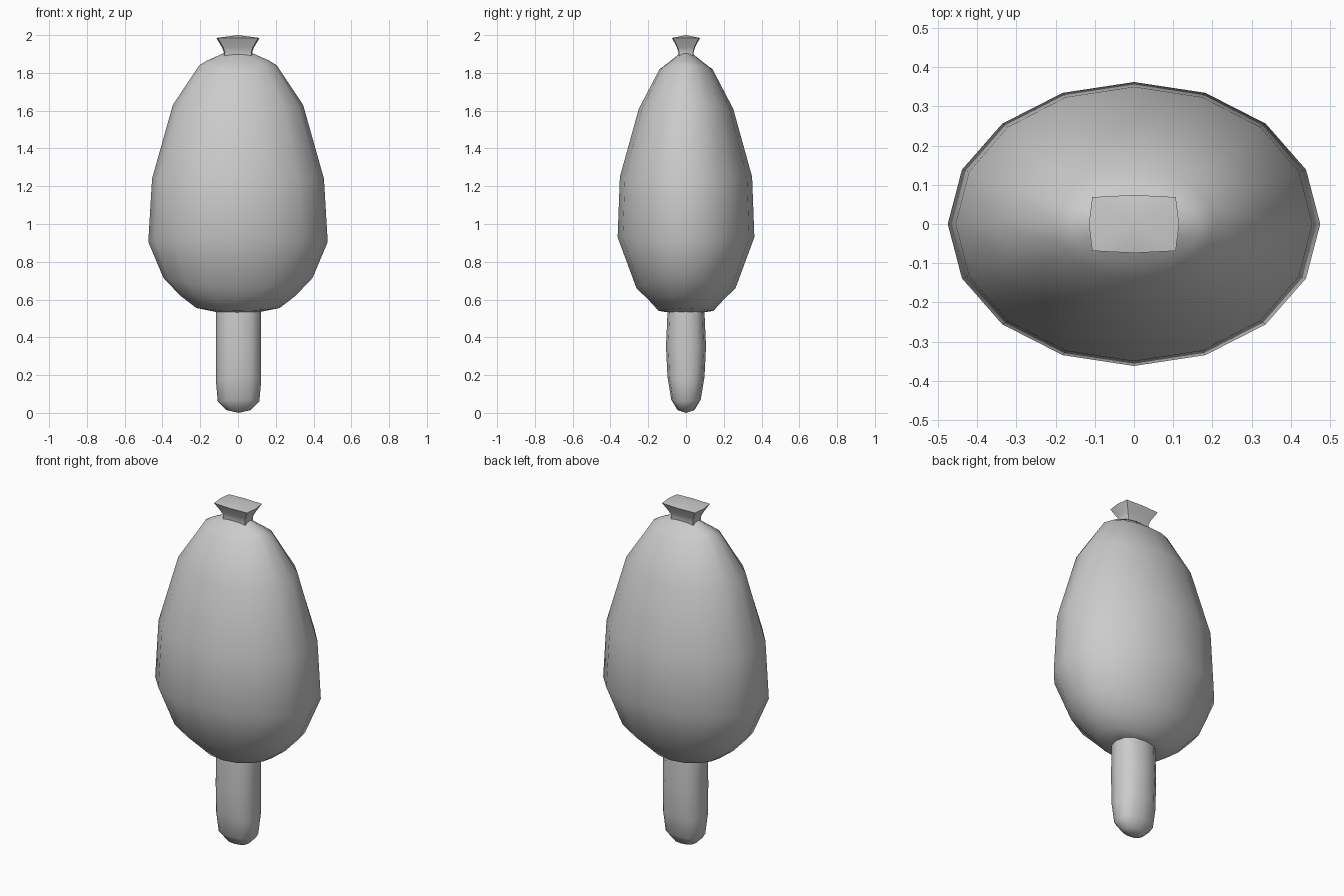
import bpy
import bmesh
from math import cos, sin, pi, copysign

if "Cube" in bpy.data.objects:
    bpy.data.objects.remove(bpy.data.objects["Cube"])


def spow(v, p):
    return copysign(abs(v) ** p, v)


def loft(name, rings, sides, bottom, top, power=1.0, cx=0.0, angle=180):
    """Skin oval rings (rx, ry, z at x side, z at y side), closed by two end points."""
    bm = bmesh.new()
    loops = []
    for rx, ry, zx, zy in rings:
        loop = []
        for i in range(sides):
            a = 2 * pi * i / sides
            c, s = cos(a), sin(a)
            z = zx * c * c + zy * s * s
            loop.append(bm.verts.new((cx + rx * spow(c, power), ry * spow(s, power), z)))
        loops.append(loop)
    for low, high in zip(loops, loops[1:]):
        for i in range(sides):
            j = (i + 1) % sides
            bm.faces.new((low[i], low[j], high[j], high[i]))
    b = bm.verts.new((cx, 0, bottom))
    t = bm.verts.new((cx, 0, top))
    for i in range(sides):
        j = (i + 1) % sides
        bm.faces.new((b, loops[0][j], loops[0][i]))
        bm.faces.new((t, loops[-1][i], loops[-1][j]))
    bmesh.ops.recalc_face_normals(bm, faces=bm.faces)
    mesh = bpy.data.meshes.new(name)
    bm.to_mesh(mesh)
    bm.free()
    ob = bpy.data.objects.new(name, mesh)
    bpy.context.collection.objects.link(ob)
    bpy.ops.object.select_all(action='DESELECT')
    ob.select_set(True)
    bpy.context.view_layer.objects.active = ob
    bpy.ops.object.shade_smooth_by_angle(angle=angle * pi / 180)
    return ob


# Egg-shaped flattened body
loft("body", [
    (0.12, 0.08, 0.535, 0.530),
    (0.22, 0.145, 0.555, 0.540),
    (0.305, 0.20, 0.62, 0.60),
    (0.395, 0.262, 0.715, 0.66),
    (0.475, 0.362, 0.905, 0.93),
    (0.455, 0.350, 1.24, 1.25),
    (0.345, 0.250, 1.63, 1.61),
    (0.205, 0.140, 1.84, 1.82),
    (0.165, 0.095, 1.865, 1.853),
    (0.075, 0.040, 1.905, 1.897),
], 16, 0.528, 1.91)

# Flared, pinched knot on top
loft("top_knot", [
    (0.080, 0.040, 1.88, 1.88),
    (0.075, 0.040, 1.91, 1.91),
    (0.085, 0.048, 1.935, 1.935),
    (0.115, 0.074, 1.985, 1.985),
], 8, 1.87, 2.0, power=0.22, angle=60)

# Rounded stick below
loft("stick", [
    (0.065, 0.045, 0.015, 0.015),
    (0.110, 0.078, 0.06, 0.07),
    (0.120, 0.098, 0.17, 0.19),
    (0.120, 0.106, 0.35, 0.35),
    (0.120, 0.098, 0.53, 0.53),
    (0.115, 0.095, 0.60, 0.60),
], 12, 0.0, 0.62, power=0.85, cx=0.003)
